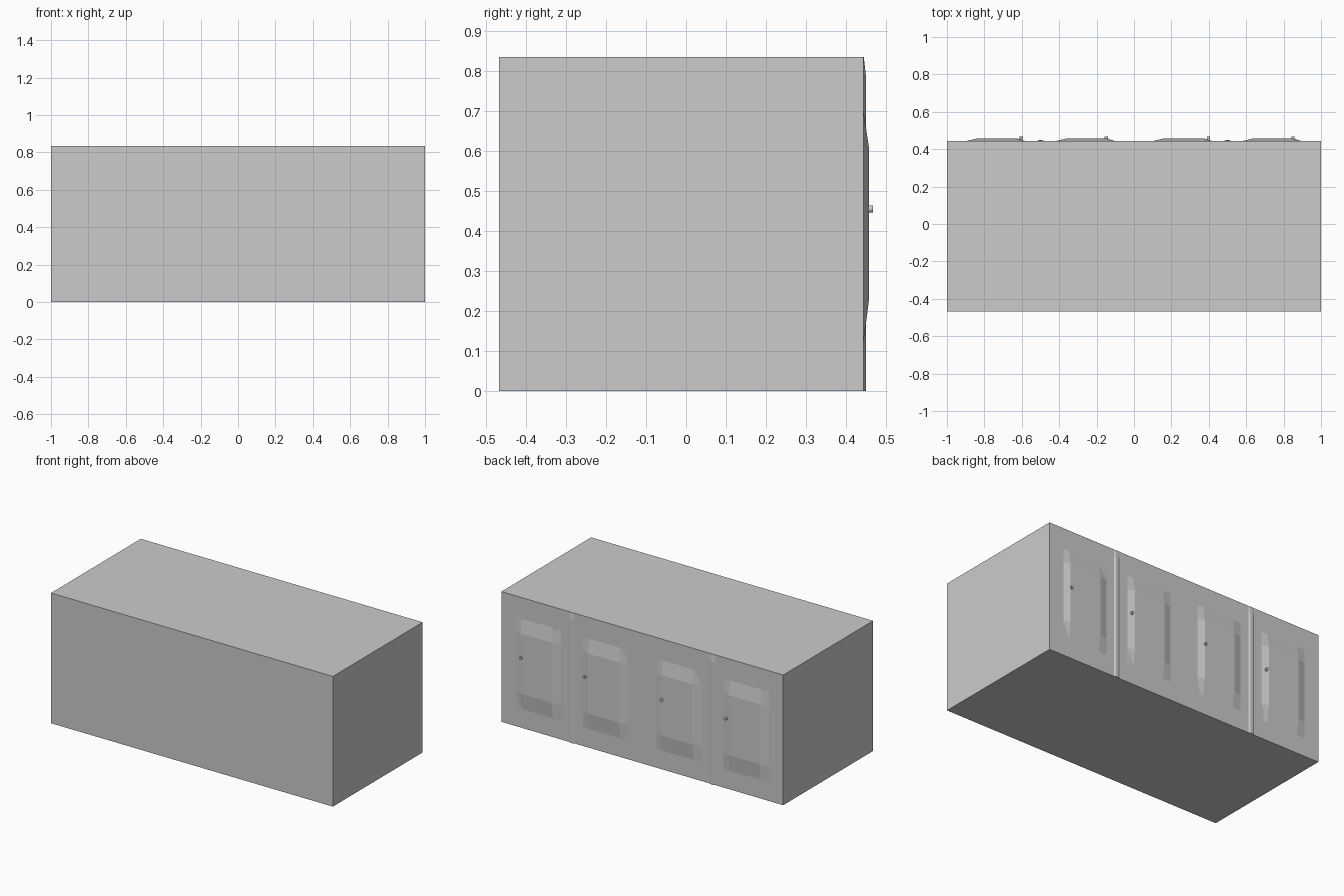
import bpy
import bmesh
import math

default = bpy.data.objects.get("Cube")
if default:
    bpy.data.objects.remove(default, do_unlink=True)

BACK = 0.443   # plane of the wall that carries the doors
TOP = 0.835

grey = bpy.data.materials.new("plain grey")
grey.use_nodes = True
colour = (0.6, 0.6, 0.6, 1)
grey.diffuse_color = colour
grey.node_tree.nodes["Principled BSDF"].inputs["Base Color"].default_value = colour


def finish(name, bm):
    bmesh.ops.recalc_face_normals(bm, faces=bm.faces)
    mesh = bpy.data.meshes.new(name)
    bm.to_mesh(mesh)
    bm.free()
    mesh.materials.append(grey)
    obj = bpy.data.objects.new(name, mesh)
    bpy.context.collection.objects.link(obj)
    return obj


def box(name, x0, x1, y0, y1, z0, z1):
    bm = bmesh.new()
    bmesh.ops.create_cube(bm, size=1)
    for v in bm.verts:
        v.co.x = x1 if v.co.x > 0 else x0
        v.co.y = y1 if v.co.y > 0 else y0
        v.co.z = z1 if v.co.z > 0 else z0
    return finish(name, bm)


def raised_panel(name, xs, zs, height):
    """Three by three patch whose middle is raised from the wall."""
    bm = bmesh.new()
    grid = [[bm.verts.new((x, BACK + (height if i in (1, 2) and j in (1, 2) else 0), z))
             for j, z in enumerate(zs)] for i, x in enumerate(xs)]
    for i in range(3):
        for j in range(3):
            bm.faces.new((grid[i][j], grid[i][j + 1],
                          grid[i + 1][j + 1], grid[i + 1][j]))
    bmesh.ops.recalc_face_normals(bm, faces=bm.faces)
    if sum(f.normal.y for f in bm.faces) < 0:
        bmesh.ops.reverse_faces(bm, faces=bm.faces)
    mesh = bpy.data.meshes.new(name)
    bm.to_mesh(mesh)
    bm.free()
    mesh.materials.append(grey)
    bpy.context.collection.objects.link(bpy.data.objects.new(name, mesh))


def divider(name, x):
    """Chamfered upright strip that tapers into the wall at its top."""
    bm = bmesh.new()
    rings = []
    for z, rise in ((0, 0.006), (0.79, 0.006), (TOP, 0.0008)):
        rings.append([bm.verts.new((x + dx, BACK + dy, z)) for dx, dy in
                      ((-0.022, -0.001), (-0.009, rise), (0.009, rise), (0.022, -0.001))])
    for low, high in zip(rings, rings[1:]):
        for k in range(4):
            n = (k + 1) % 4
            bm.faces.new((low[k], low[n], high[n], high[k]))
    bm.faces.new(rings[0])
    bm.faces.new(rings[-1])
    finish(name, bm)


def knob(name, x, z):
    bpy.ops.mesh.primitive_cylinder_add(vertices=12, radius=0.009, depth=0.015,
                                        location=(x, 0.4595, z),
                                        rotation=(math.pi / 2, 0, 0))
    obj = bpy.context.object
    obj.name = name
    obj.data.materials.append(grey)
    bpy.ops.object.shade_smooth_by_angle()


# Cabinet body
box("cabinet_body", -1, 1, -0.467, BACK, 0, TOP)

# Four doors, each with a raised panel and a knob
for number, (centre, knob_x) in enumerate(
        ((-0.738, -0.602), (-0.26, -0.148), (0.26, 0.398), (0.738, 0.85)), 1):
    raised_panel(f"door_panel_{number}",
                 [centre + d for d in (-0.16, -0.104, 0.116, 0.16)],
                 (0.12, 0.225, 0.61, 0.70), 0.0135)
    knob(f"door_knob_{number}", knob_x, 0.455)

# Upright strips between the door pairs
for side, x in (("left", 0.5), ("right", -0.5)):
    divider(f"{side}_divider", x)
